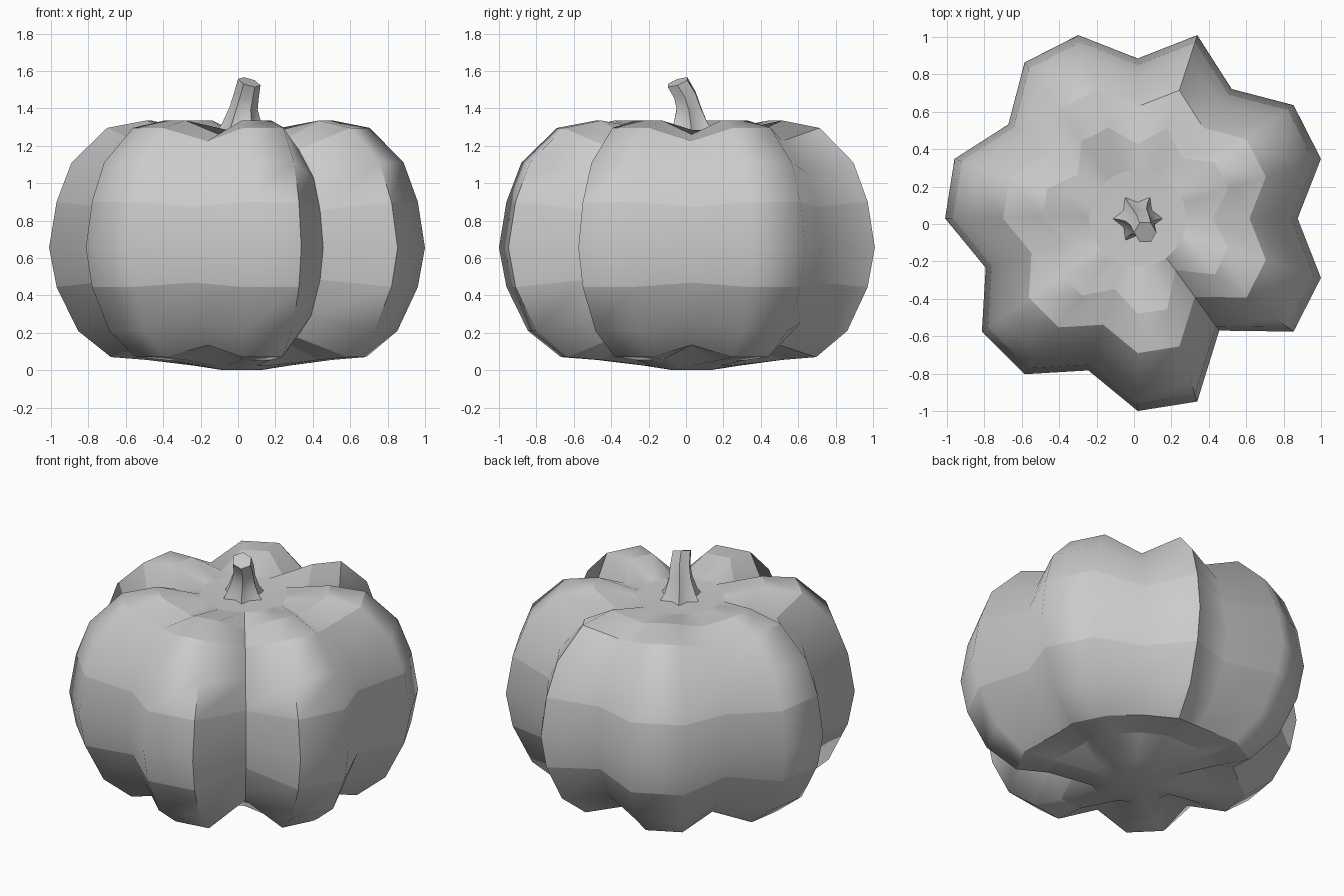
import bpy, bmesh
from math import cos, sin, tau, radians

if "Cube" in bpy.data.objects:
    bpy.data.objects.remove(bpy.data.objects["Cube"])

CX, CY, MID = 0.02, 0.03, 0.655


def loft(name, rings, sharp_rings=(), bottom=None, top=None):
    """Skin a stack of point rings; close ends with a fan point or an n-gon."""
    bm = bmesh.new()
    loops = [[bm.verts.new(p) for p in ring] for ring in rings]
    n = len(loops[0])
    for a, b in zip(loops, loops[1:]):
        for i in range(n):
            j = (i + 1) % n
            bm.faces.new((a[i], a[j], b[j], b[i]))
    for loop, tip in ((loops[0], bottom), (loops[-1], top)):
        if tip:
            v = bm.verts.new(tip)
            for i in range(n):
                bm.faces.new((loop[i], loop[(i + 1) % n], v))
        else:
            bm.faces.new(loop)
    bmesh.ops.recalc_face_normals(bm, faces=bm.faces)
    for f in bm.faces:
        f.smooth = True
    for e in bm.edges:
        if len(e.link_faces) == 2 and e.calc_face_angle() > radians(60):
            e.smooth = False
    for k in sharp_rings:
        for i in range(n):
            e = bm.edges.get((loops[k][i], loops[k][(i + 1) % n]))
            e.smooth = False
    me = bpy.data.meshes.new(name)
    bm.to_mesh(me)
    bm.free()
    ob = bpy.data.objects.new(name, me)
    bpy.context.collection.objects.link(ob)
    return ob


# Pumpkin body: 20-sided squashed ball with seven pulled-in grooves
grooves = {i: (0.83, 0.89) for i in (0, 3, 5, 8, 11, 14)}
grooves[17] = (0.72, 0.82)
# radius, height, whether grooved
profile = [(0.10, 0.0, 0), (0.26, 0.025, 0), (0.51, 0.055, 1), (0.70, 0.07, 1),
           (0.875, 0.21, 1), (0.99, 0.445, 1), (1.03, MID, 1), (0.99, 0.90, 1),
           (0.91, 1.11, 1), (0.72, 1.295, 1), (0.51, 1.335, 1), (0.26, 1.285, 0)]
body_rings = []
for r, z, grooved in profile:
    ring = []
    for i in range(20):
        s, h = grooves.get(i, (1, 1)) if grooved else (1, 1)
        if grooved and r < 0.6 and s < 1:
            s -= 0.05
        a = tau * i / 20
        ring.append((CX + r * s * cos(a), CY + r * s * sin(a), MID + (z - MID) * h))
    body_rings.append(ring)
loft("pumpkin_body", body_rings, (2, 3, 5, 7, 9, 10, 11),
     bottom=(CX, CY, 0), top=(CX, CY, 1.275))

# Stem: fluted, flared at the base and leaning to the front right
# centre x, y, z, ridge radius, flute ratio, slope in x and y
stem = [(0.02, 0.03, 1.26, 0.145, 0.65, 0, 0),
        (0.02, 0.025, 1.32, 0.105, 0.70, 0, 0),
        (0.03, 0.015, 1.40, 0.075, 0.78, -0.1, 0.05),
        (0.045, -0.005, 1.47, 0.066, 0.82, -0.2, 0.2),
        (0.06, -0.045, 1.54, 0.060, 0.866, -0.28, 0.35)]
stem_rings = []
for x, y, z, r, flute, sx, sy in stem:
    ring = []
    for i in range(12):
        k = r * (flute if i % 2 else 1)
        dx, dy = k * cos(tau * i / 12), k * sin(tau * i / 12)
        ring.append((x + dx, y + dy, z + dx * sx + dy * sy))
    stem_rings.append(ring)
stem_ob = loft("stem", stem_rings)
# Keep the stem ridges and cut top crisp
for e in stem_ob.data.edges:
    a, b = e.vertices
    if a % 12 == b % 12 and a % 2 == 0 or min(a, b) >= 48:
        e.use_edge_sharp = True
